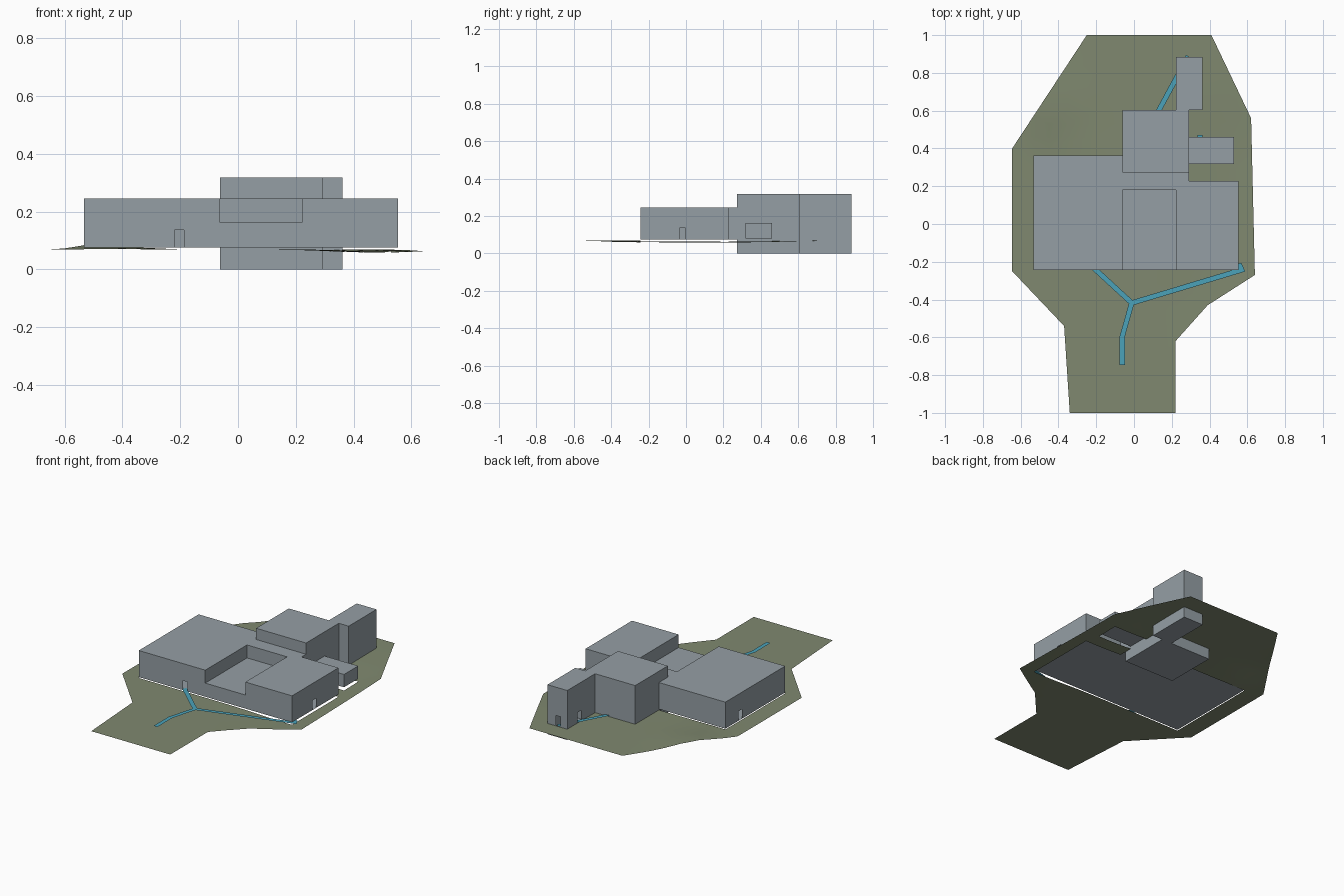
import bpy, bmesh, math
from mathutils import Vector

if "Cube" in bpy.data.objects:
    bpy.data.objects.remove(bpy.data.objects["Cube"])


def material(name, rgb):
    m = bpy.data.materials.new(name)
    m.diffuse_color = (*rgb, 1)
    m.use_nodes = True
    m.node_tree.nodes["Principled BSDF"].inputs["Base Color"].default_value = m.diffuse_color
    return m


WALL = material("grey_blue", (0.30, 0.345, 0.375))
GRASS = material("olive", (0.215, 0.25, 0.16))
BLUE = material("path_blue", (0.07, 0.36, 0.49))


def finish(name, bm, mat):
    mesh = bpy.data.meshes.new(name)
    bm.to_mesh(mesh)
    bm.free()
    mesh.materials.append(mat)
    ob = bpy.data.objects.new(name, mesh)
    bpy.context.collection.objects.link(ob)
    return ob


def rect(x0, x1, y0, y1):
    return [(x0, y0), (x1, y0), (x1, y1), (x0, y1)]


DOOR_W, DOOR_LOW, DOOR_HIGH = 0.033, 0.075, 0.136


def shell(name, outline, z0, z1, doors={}):
    """Hollow block; doors maps a wall number to the door centre along that wall."""
    bm = bmesh.new()
    n = len(outline)
    for i in range(n):
        a, b = Vector(outline[i]), Vector(outline[(i + 1) % n])
        length = (b - a).length
        u = (b - a) / length
        parts = [(0, length, z0, z1)]
        if i in doors:
            s, e = doors[i] - DOOR_W / 2, doors[i] + DOOR_W / 2
            parts = [(0, s, z0, z1), (e, length, z0, z1), (s, e, DOOR_HIGH, z1)]
            if z0 < DOOR_LOW:
                parts.append((s, e, z0, DOOR_LOW))
        for s, e, lo, hi in parts:
            p, q = a + u * s, a + u * e
            bm.faces.new([bm.verts.new(c) for c in
                          ((*p, lo), (*q, lo), (*q, hi), (*p, hi))])
    # roof and floor
    bm.faces.new([bm.verts.new((x, y, z1)) for x, y in outline])
    bm.faces.new([bm.verts.new((x, y, z0)) for x, y in reversed(outline)])
    bmesh.ops.remove_doubles(bm, verts=bm.verts, dist=1e-5)
    return finish(name, bm, WALL)


# Main hall wraps around a lower front section
main = [(-.533, -.243), (-.062, -.243), (-.062, .18), (.222, .18), (.222, -.243),
        (.553, -.243), (.553, .227), (.292, .227), (.292, .272), (-.062, .272),
        (-.062, .363), (-.533, .363)]
shell("main_hall", main, .075, .245, {0: .33, 5: .225, 11: .15})
shell("low_front_section", rect(-.062, .222, -.243, .18), .075, .162)

# Rear blocks with basements, and the small side annex
shell("rear_block", rect(-.062, .292, .272, .603), 0, .317)
shell("rear_tower", rect(.222, .362, .603, .885), 0, .317, {2: .075, 3: .122})
shell("side_annex", rect(.292, .53, .317, .46), .08, .162, {2: .18})

# Ground sheet, gently uneven, open below the buildings
border = [(-.25, 1), (-.645, .40), (-.645, -.25), (-.37, -.54), (-.34, -1), (.22, -1),
          (.22, -.62), (.39, -.43), (.64, -.27), (.62, .56), (.41, 1)]
holes = [(-.533, -.062, -.243, .363), (-.062, .292, -.243, .603),
         (.292, .553, -.243, .227), (.292, .53, .317, .46), (.222, .362, .603, .885)]


def ground_height(x, y):
    dip = .011 * math.exp(-((x - .48) / .22) ** 2 - ((y - .05) / .55) ** 4)
    rise = .019 * math.exp(-((x + .48) / .13) ** 2 - ((y - .62) / .17) ** 2)
    return .069 - dip + rise


bm = bmesh.new()
bm.faces.new([bm.verts.new((x, y, 0)) for x, y in border])
bmesh.ops.triangulate(bm, faces=bm.faces[:])
xs = sorted({v for h in holes for v in h[:2]} | {-.6, -.45, -.35, -.2, .1, .45, .59})
ys = sorted({v for h in holes for v in h[2:]} | {-.7, -.4, -.1, .1, .53, .7, .78})
for axis, cuts in ((Vector((1, 0, 0)), xs), (Vector((0, 1, 0)), ys)):
    for c in cuts:
        bmesh.ops.bisect_plane(bm, geom=bm.verts[:] + bm.edges[:] + bm.faces[:],
                               dist=1e-5, plane_co=axis * c, plane_no=axis)
inside = []
for f in bm.faces:
    c = f.calc_center_median()
    if any(h[0] < c.x < h[1] and h[2] < c.y < h[3] for h in holes):
        inside.append(f)
bmesh.ops.delete(bm, geom=inside, context='FACES')
for v in bm.verts:
    v.co.z = ground_height(v.co.x, v.co.y)
bmesh.ops.triangulate(bm, faces=bm.faces[:])
bmesh.ops.recalc_face_normals(bm, faces=bm.faces[:])
if sum(f.normal.z for f in bm.faces) < 0:
    bmesh.ops.reverse_faces(bm, faces=bm.faces[:])
ground = finish("ground", bm, GRASS)
for p in ground.data.polygons:
    p.use_smooth = True


# Flat ribbons for the paths
def ribbon(name, points, width=.027, z=.077):
    pts = [Vector(p) for p in points]
    dirs = [(b - a).normalized() for a, b in zip(pts, pts[1:])]
    bm = bmesh.new()
    pairs = []
    for i, p in enumerate(pts):
        d0, d1 = dirs[max(i - 1, 0)], dirs[min(i, len(dirs) - 1)]
        t = (d0 + d1).normalized()
        side = Vector((-t.y, t.x)) * (width / 2 / max(t.dot(d1), .5))
        pairs.append([bm.verts.new((*(p + side), z)), bm.verts.new((*(p - side), z))])
    for (a, b), (c, d) in zip(pairs, pairs[1:]):
        bm.faces.new((a, b, d, c))
    finish(name, bm, BLUE)


ribbon("front_path", [(-.225, -.222), (-.012, -.418), (-.062, -.595), (-.062, -.747)])
ribbon("east_path", [(-.012, -.418), (.57, -.243), (.555, -.21)])
ribbon("rear_path", [(.125, .59), (.287, .888)])
ribbon("annex_path", [(.35, .459), (.35, .472)])
